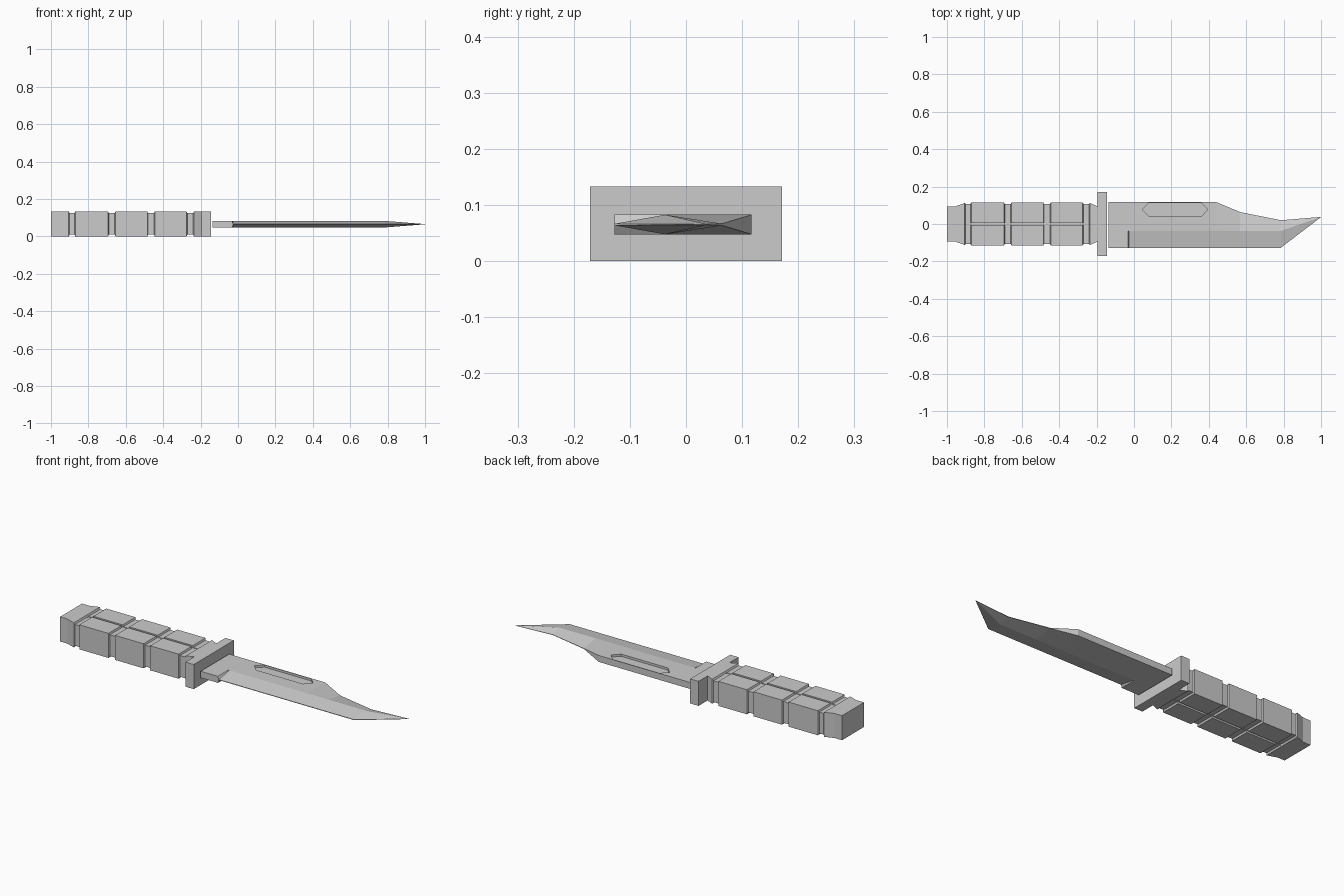
import bpy, bmesh
from mathutils import Vector

if "Cube" in bpy.data.objects:
    bpy.data.objects.remove(bpy.data.objects["Cube"])


def loft(name, sections):
    """Skin a list of closed sections (equal point counts) and cap both ends."""
    bm = bmesh.new()
    rings = [[bm.verts.new(p) for p in s] for s in sections]
    n = len(rings[0])
    for a, b in zip(rings, rings[1:]):
        for i in range(n):
            j = (i + 1) % n
            bm.faces.new((a[i], a[j], b[j], b[i]))
    bm.faces.new(rings[0])
    bm.faces.new(rings[-1])
    bmesh.ops.triangulate(bm, faces=[f for f in bm.faces if len(f.verts) > 4])
    bmesh.ops.recalc_face_normals(bm, faces=bm.faces)
    mesh = bpy.data.meshes.new(name)
    bm.to_mesh(mesh)
    bm.free()
    ob = bpy.data.objects.new(name, mesh)
    bpy.context.collection.objects.link(ob)
    return ob


MID = 0.0665   # mid height of the handle
BLADE_Z = 0.065


# Handle: rectangular section with a lengthwise groove above and below
def handle_section(x, half_w, half_h, groove):
    g = 0.006
    top = [(half_w, half_h), (g, half_h), (g, half_h - groove),
           (-g, half_h - groove), (-g, half_h), (-half_w, half_h)]
    bottom = [(y, -z) for y, z in reversed(top)]
    return [Vector((x, y, MID + z)) for y, z in top + bottom]


W, H = 0.115, MID
RW, RH = 0.108, 0.0575
stations = [(-1.0, 0.094, H, 0), (-0.955, 0.094, H, 0), (-0.905, W - 0.003, H, 0),
            (-0.9, RW, RH, 0.003)]
for x0, x1 in ((-0.87, -0.695), (-0.655, -0.485), (-0.445, -0.275)):
    stations += [(x0 - 0.004, RW, RH, 0.003), (x0, W, H, 0.011),
                 (x1, W, H, 0.011), (x1 + 0.004, RW, RH, 0.003)]
stations += [(-0.24, RW, RH, 0.003), (-0.235, W - 0.003, H, 0), (-0.195, 0.094, H, 0)]
loft("handle", [handle_section(*s) for s in stations])

# Guard: flat cross bar
loft("guard", [[(x, y * 0.171, MID + z * MID) for y, z in
                ((1, 1), (-1, 1), (-1, -1), (1, -1))] for x in (-0.195, -0.145)])


# Blade: spine, bevel ridge and cutting edge, mirrored above and below
def blade_section(x, spine, ridge, edge):
    upper = [spine, ridge, edge]
    return ([(x, y, BLADE_Z + h) for y, h in upper] +
            [(x, y, BLADE_Z - h) for y, h in reversed(upper)])


T = 0.0175
SPINE, RIDGE, EDGE = (0.117, T), (-0.037, T), (-0.127, 0.0015)
blade = loft("blade", [
    blade_section(-0.135, SPINE, RIDGE, (-0.127, T)),
    blade_section(-0.032, SPINE, RIDGE, (-0.127, T)),
    blade_section(-0.026, SPINE, RIDGE, EDGE),
    blade_section(0.44, SPINE, RIDGE, EDGE),
    blade_section(0.567, (0.064, 0.0015), RIDGE, EDGE),
    blade_section(0.785, (0.02, 0.001), (-0.037, T), EDGE),
    blade_section(1.0, (0.038, 0.0004), (0.0375, 0.0006), (0.037, 0.0004)),
])

# Fuller: long hexagonal recess in the upper face
hexagon = ((0.044, 0.078), (0.08, 0.113), (0.36, 0.113),
           (0.395, 0.078), (0.36, 0.041), (0.08, 0.041))
cutter = loft("fuller_cutter", [[(x, y, z) for x, y in hexagon]
                                for z in (BLADE_Z + T - 0.012, BLADE_Z + T + 0.05)])
cutter.hide_render = True
mod = blade.modifiers.new("fuller", 'BOOLEAN')
mod.operation, mod.solver, mod.object = 'DIFFERENCE', 'EXACT', cutter
bpy.context.view_layer.objects.active = blade
bpy.ops.object.modifier_apply(modifier=mod.name)
bpy.data.objects.remove(cutter)
